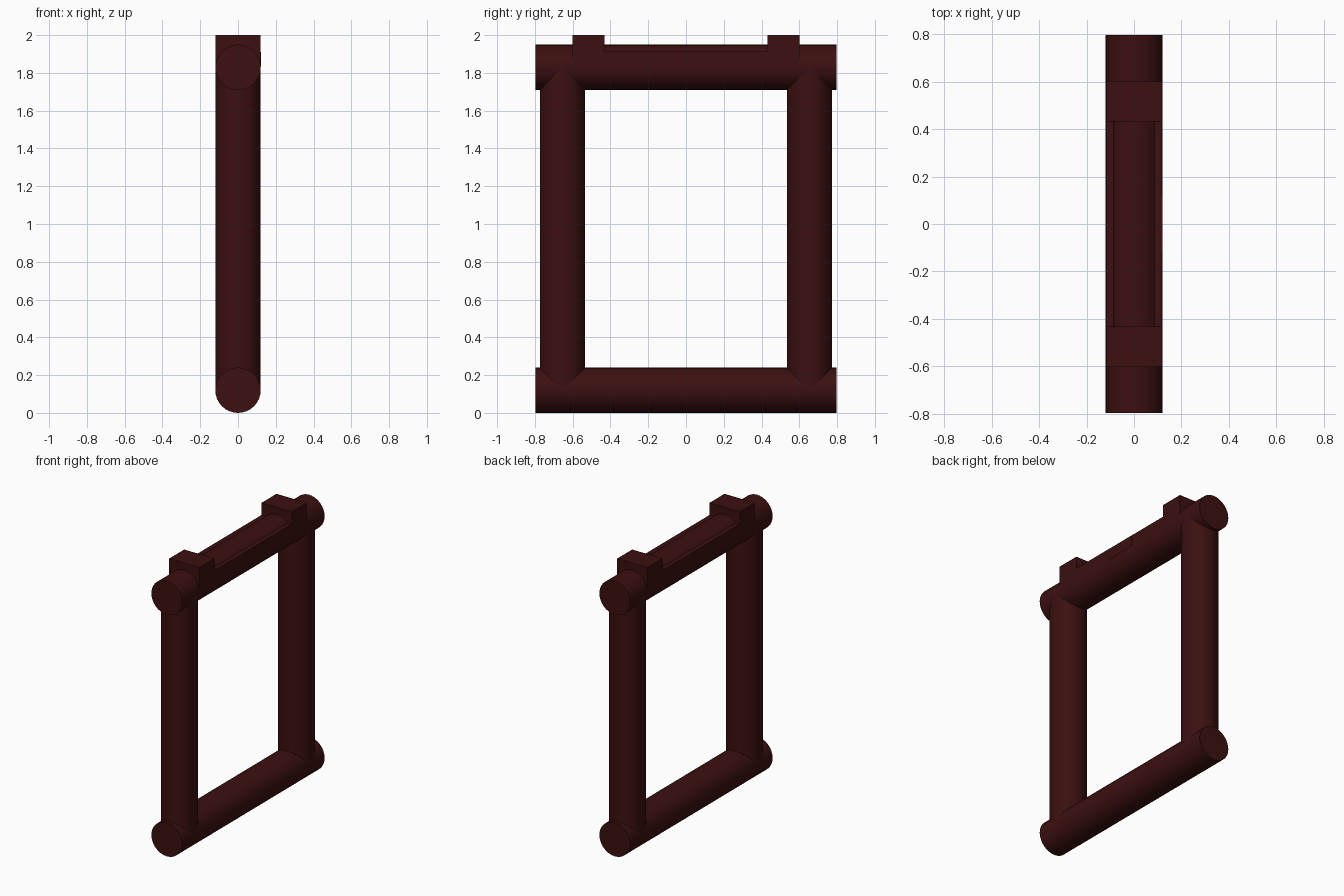
import bpy, bmesh, math

if "Cube" in bpy.data.objects:
    bpy.data.objects.remove(bpy.data.objects["Cube"])

R = 0.12          # log radius
TOP_Z = 1.83      # axis of the top rail
POST_Y = 0.654

mat = bpy.data.materials.new("dark_red_wood")
mat.diffuse_color = (0.045, 0.005, 0.005, 1)
mat.use_nodes = True
mat.node_tree.nodes["Principled BSDF"].inputs["Base Color"].default_value = mat.diffuse_color


def log(name, loc, length, along_y=False):
    rot = (math.pi / 2, 0, 0) if along_y else (0, 0, 0)
    bpy.ops.mesh.primitive_cylinder_add(vertices=32, radius=R, depth=length,
                                        location=loc, rotation=rot)
    ob = bpy.context.object
    ob.name = name
    ob.data.materials.append(mat)
    bpy.ops.object.shade_smooth_by_angle(angle=math.radians(30))


def extrude_x(name, profile, x0, x1):
    # extrude a (y, z) profile along x
    bm = bmesh.new()
    face = bm.faces.new([bm.verts.new((x0, y, z)) for y, z in profile])
    ext = bmesh.ops.extrude_face_region(bm, geom=[face])
    verts = [v for v in ext["geom"] if isinstance(v, bmesh.types.BMVert)]
    bmesh.ops.translate(bm, verts=verts, vec=(x1 - x0, 0, 0))
    bmesh.ops.recalc_face_normals(bm, faces=bm.faces)
    me = bpy.data.meshes.new(name)
    bm.to_mesh(me)
    bm.free()
    me.materials.append(mat)
    bpy.context.collection.objects.link(bpy.data.objects.new(name, me))


# Horizontal rails
log("bottom_rail", (0, 0, R), 1.594, True)
log("top_rail", (0, 0, TOP_Z), 1.594, True)

# Upright posts
for side, s in (("left", -1), ("right", 1)):
    log(side + "_post", (0, s * POST_Y, (R + TOP_Z) / 2), TOP_Z - R)

# Flat-topped saddle with a raised block at each end
half = [(0.6, TOP_Z), (0.6, 2.0), (0.432, 2.0), (0.432, 1.914)]
extrude_x("top_saddle", half + [(-y, z) for y, z in reversed(half)], -0.119, 0.119)

# Thin plate on the side of the saddle
extrude_x("side_plate", [(-0.12, 1.835), (0.12, 1.835), (0.12, 1.91), (-0.12, 1.91)],
          0.11, 0.121)
